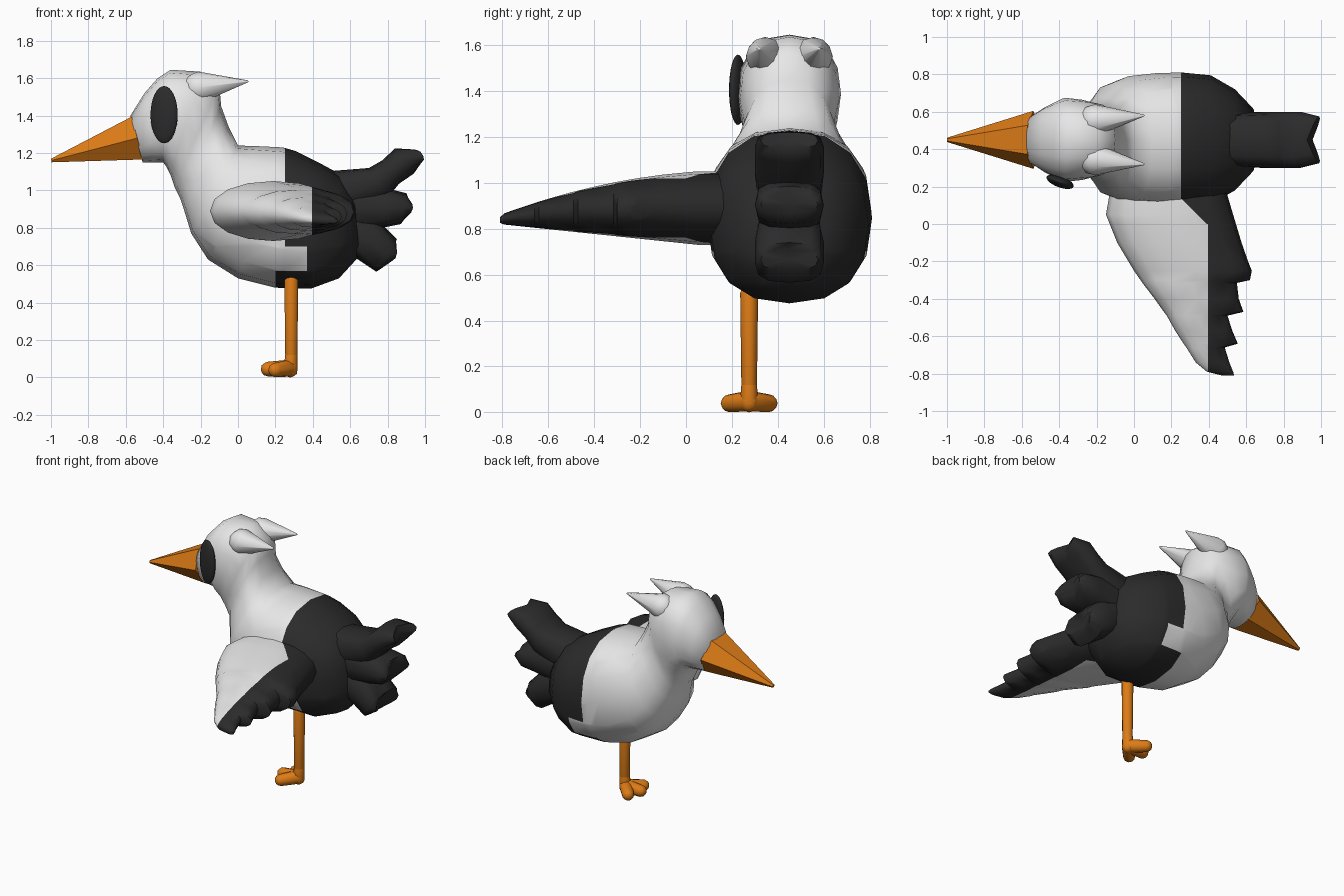
import bpy, bmesh, math
from mathutils import Vector

if "Cube" in bpy.data.objects:
    bpy.data.objects.remove(bpy.data.objects["Cube"])

CY = 0.45  # the bird's own centre line


def material(name, rgb):
    m = bpy.data.materials.new(name)
    m.diffuse_color = (*rgb, 1)
    m.use_nodes = True
    m.node_tree.nodes["Principled BSDF"].inputs["Base Color"].default_value = m.diffuse_color
    return m


WHITE = material("white feathers", (0.80, 0.80, 0.80))
BLACK = material("black feathers", (0.024, 0.024, 0.024))
ORANGE = material("orange", (0.72, 0.20, 0.008))


def finish(name, bm, mats, angle=60, rule=None, cuts=()):
    """Cut along colour borders, colour by rule, shade and link."""
    for co, no in cuts:
        bmesh.ops.bisect_plane(bm, geom=bm.verts[:] + bm.edges[:] + bm.faces[:],
                               dist=1e-5, plane_co=co, plane_no=no)
    bmesh.ops.recalc_face_normals(bm, faces=bm.faces[:])
    if rule:
        for f in bm.faces:
            f.material_index = 1 if rule(f.calc_center_median()) else 0
    me = bpy.data.meshes.new(name)
    bm.to_mesh(me)
    bm.free()
    for m in mats:
        me.materials.append(m)
    if angle:
        me.shade_smooth()
        me.set_sharp_from_angle(angle=math.radians(angle))
    ob = bpy.data.objects.new(name, me)
    bpy.context.collection.objects.link(ob)
    return ob


def ring(c, u, v, n, p):
    """Superellipse section around c with half axes u and v."""
    se = lambda t: math.copysign(abs(t) ** (2 / p), t) if abs(t) > 1e-6 else 0
    return [c + u * se(math.cos(2 * math.pi * i / n)) + v * se(math.sin(2 * math.pi * i / n))
            for i in range(n)]


def side_rings(sections, n, p):
    """Sections given by (top x, top z, bottom x, bottom z, half width)."""
    out = []
    for tx, tz, bx, bz, w in sections:
        t, b = Vector((tx, CY, tz)), Vector((bx, CY, bz))
        out.append(ring((t + b) / 2, Vector((0, w, 0)), (t - b) / 2, n, p))
    return out


def loft(rings):
    bm = bmesh.new()
    vs = [[bm.verts.new(c) for c in r] for r in rings]
    n = len(vs[0])
    for a, b in zip(vs, vs[1:]):
        for i in range(n):
            j = (i + 1) % n
            bm.faces.new((a[i], a[j], b[j], b[i]))
    for r in (vs[0], vs[-1]):
        c = bm.verts.new((r[n // 4].co + r[3 * n // 4].co) / 2)
        for i in range(n):
            bm.faces.new((r[i], r[(i + 1) % n], c))
    return bm


def capsule(bm, p, q, r1, r2):
    """Hull around two balls."""
    new = []
    for c, r in ((p, r1), (q, r2)):
        tmp = bmesh.new()
        bmesh.ops.create_icosphere(tmp, subdivisions=2, radius=r)
        new += [bm.verts.new(v.co + Vector(c)) for v in tmp.verts]
        tmp.free()
    res = bmesh.ops.convex_hull(bm, input=new)
    junk = {g for g in res["geom_interior"] + res["geom_unused"]
            if isinstance(g, bmesh.types.BMVert)}
    bmesh.ops.delete(bm, geom=list(junk), context='VERTS')


# head, neck and body in one loft from beak to rump
body = [
    (-.575, 1.40, -.51, 1.15, .13), (-.50, 1.52, -.45, 1.15, .175),
    (-.43, 1.60, -.40, 1.15, .205), (-.36, 1.645, -.385, 1.13, .225),
    (-.20, 1.635, -.36, 1.08, .215), (-.10, 1.56, -.34, 1.02, .20),
    (-.09, 1.45, -.31, .96, .19), (-.05, 1.34, -.29, .90, .23),
    (0, 1.24, -.25, .77, .30), (.10, 1.237, -.16, .63, .34),
    (.24, 1.23, 0, .53, .357), (.31, 1.21, .20, .48, .36),
    (.43, 1.15, .39, .475, .345), (.54, 1.09, .54, .53, .27),
    (.62, .98, .65, .65, .17),
]


def body_black(c):
    return c.x > (.25 if c.z > .7 else .37 if c.z > .57 else .2)


finish("body", loft(side_rings(body, 16, 2.35)), (WHITE, BLACK), 70, body_black,
       [((x, 0, 0), (1, 0, 0)) for x in (.2, .25, .37)] +
       [((0, 0, z), (0, 0, 1)) for z in (.57, .7)])

# beak
finish("beak", loft([ring(Vector((x, CY, z)), Vector((0, w, 0)), Vector((dx, 0, dz)), 6, 2)[:]
                     for x, z, w, dx, dz in ((-.538, 1.28, .155, -.035, .132),
                                             (-.998, 1.16, .012, -.002, .011))]),
       (ORANGE,), 0)

# crest: a pair of swept-back points
bm = bmesh.new()
for s in (-1, 1):
    capsule(bm, (-.21, CY + s * .105, 1.55), (.05, CY + s * .13, 1.583), .085, .006)
finish("crest", bm, (WHITE,), 70)

# eye
bm = bmesh.new()
bmesh.ops.create_uvsphere(bm, u_segments=24, v_segments=16, radius=1)
eye = finish("eye", bm, (BLACK,), 80)
eye.scale = (.077, .03, .153)
eye.rotation_euler = (0, 0, math.radians(-20))
eye.location = (-.395, .226, 1.405)

# tail: three stubby feathers with notched ends
tail = {
    "upper": [(.45, 1.10, .5, .80, .14), (.70, 1.12, .80, .96, .15),
              (.77, 1.16, .86, 1.035, .15), (.84, 1.225, .94, 1.09, .15),
              (.97, 1.22, 1.0, 1.15, .125)],
    "middle": [(.55, 1.05, .55, .75, .14), (.80, 1.01, .77, .80, .15),
               (.90, .985, .87, .82, .15), (.935, .94, .925, .87, .125)],
    "lower": [(.5, .95, .5, .6, .14), (.75, .84, .62, .645, .15),
              (.85, .74, .74, .565, .15), (.85, .71, .84, .62, .125)],
}
for name, sections in tail.items():
    rings = side_rings(sections, 12, 2.8)
    w = sections[-1][4]
    for v in rings[-1]:
        v.x += .05 * (abs(v.y - CY) / w - .9)
    finish(name + "_tail_feather", loft(rings), (BLACK,), 60)

# wing: (y, leading x, trailing x), with a scalloped trailing edge
wing = [(.22, -.12, .48), (.05, -.15, .53), (-.10, -.09, .575), (-.20, -.03, .61),
        (-.25, 0, .63), (-.30, .035, .62), (-.315, .045, .55), (-.40, .11, .56),
        (-.47, .16, .585), (-.49, .175, .50), (-.57, .22, .525), (-.64, .265, .555),
        (-.66, .28, .485), (-.74, .33, .51), (-.79, .39, .53), (-.81, .47, .535)]
rings = []
for y, xl, xt in wing:
    t = max(0, (.05 - y) / .86)
    zt = 1.05 - .06 * t - .13 * t * t
    zb = .73 + .09 * t
    if y < -.8:
        zt, zb = .85, .825
    rings.append(ring(Vector(((xl + xt) / 2, y, (zt + zb) / 2)),
                      Vector(((xt - xl) / 2, 0, 0)), Vector((0, 0, (zt - zb) / 2)), 16, 2.1))


def wing_black(c):
    return c.x > .395 or (c.y > 0 and c.x + c.y > .39)


finish("wing", loft(rings), (WHITE, BLACK), 60, wing_black,
       [((.395, 0, 0), (1, 0, 0)), ((.39, 0, 0), (1, 1, 0)), ((0, 0, 0), (0, 1, 0))])

# leg and three toes
bm = bmesh.new()
LY = .275
capsule(bm, (.285, LY, .52), (.285, LY, .12), .039, .034)
capsule(bm, (.285, LY, .12), (.28, LY, .04), .034, .04)
for tip in ((.16, LY, .045), (.20, LY - .085, .04), (.20, LY + .085, .04)):
    capsule(bm, (.275, LY, .05), tip, .045, .039)
finish("leg", bm, (ORANGE,), 60)
